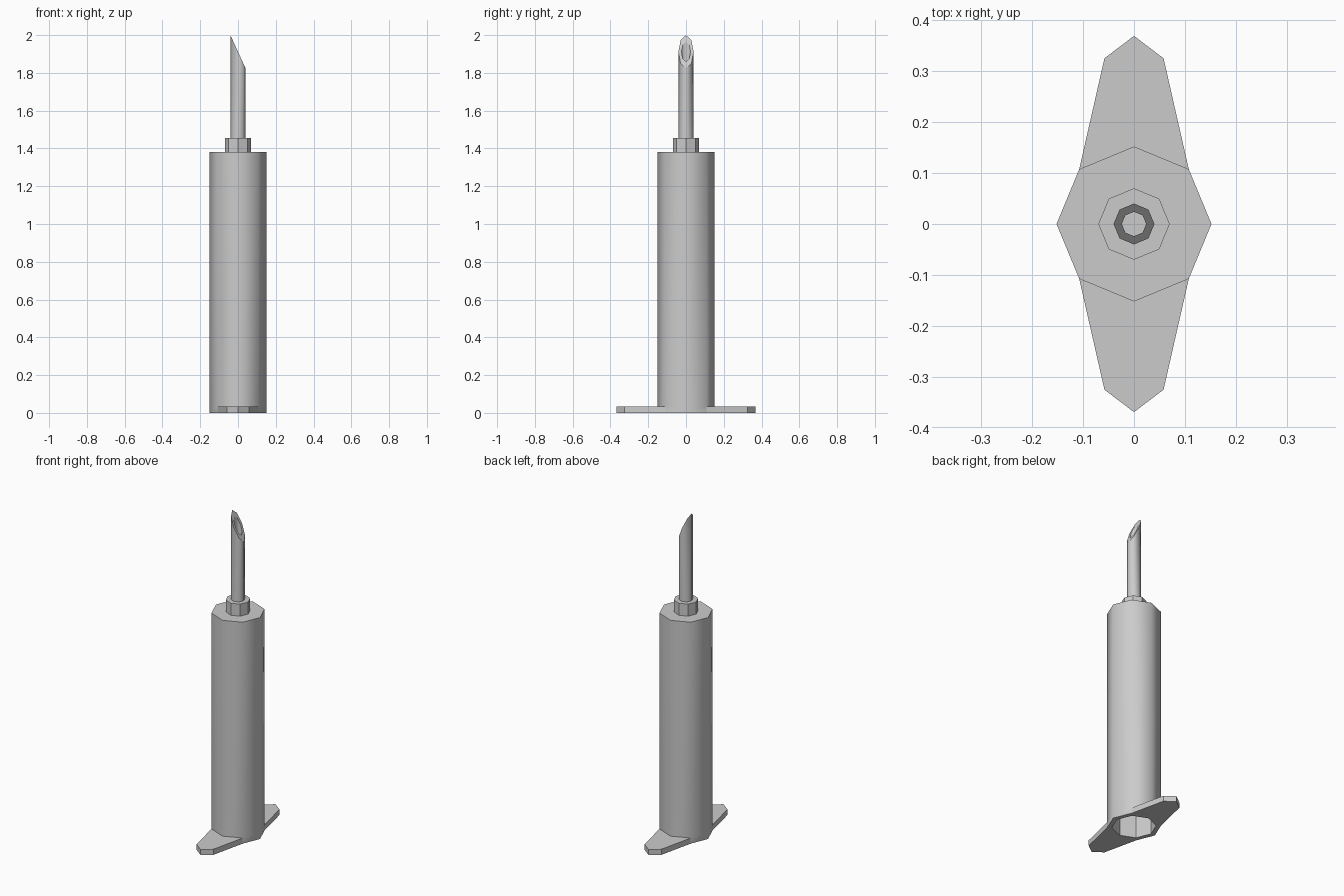
import bpy, bmesh
from math import cos, sin, pi

cube = bpy.data.objects.get("Cube")
if cube:
    bpy.data.objects.remove(cube, do_unlink=True)

SIDES = 8
grey = bpy.data.materials.new("light_grey")
grey.use_nodes = True
colour = (0.6, 0.6, 0.6, 1)
grey.diffuse_color = colour
grey.node_tree.nodes["Principled BSDF"].inputs["Base Color"].default_value = colour


def ring(bm, r, height):
    """Octagon of vertices; height is a number or a function of x."""
    verts = []
    for i in range(SIDES):
        x, y = r * cos(2 * pi * i / SIDES), r * sin(2 * pi * i / SIDES)
        verts.append(bm.verts.new((x, y, height(x) if callable(height) else height)))
    return verts


def bridge(bm, a, b, smooth=False):
    """Join two loops with quads."""
    faces = []
    for i in range(len(a)):
        j = (i + 1) % len(a)
        f = bm.faces.new((a[i], a[j], b[j], b[i]))
        f.smooth = smooth
        faces.append(f)
    return faces


def finish(bm, name):
    bmesh.ops.recalc_face_normals(bm, faces=bm.faces)
    mesh = bpy.data.meshes.new(name)
    bm.to_mesh(mesh)
    bm.free()
    mesh.materials.append(grey)
    obj = bpy.data.objects.new(name, mesh)
    bpy.context.collection.objects.link(obj)
    return obj


# Barrel: hollow from below, with two finger grips grown from its foot
RADIUS, BORE, GRIP = 0.152, 0.124, 0.035
bm = bmesh.new()
foot = ring(bm, RADIUS, 0)
grip_top = ring(bm, RADIUS, GRIP)
shoulder = ring(bm, RADIUS, 1.38)
bore_foot = ring(bm, BORE, 0)
bore_end = ring(bm, BORE, 1.34)
low = bridge(bm, foot, grip_top, True)
bridge(bm, grip_top, shoulder, True)
bridge(bm, foot, bore_foot)
bridge(bm, bore_foot, bore_end)
bm.faces.new(shoulder)
bm.faces.new(bore_end)

for start, side in ((1, 1), (5, -1)):
    bmesh.ops.delete(bm, geom=low[start:start + 2], context='FACES_ONLY')
    tip = [(side * 0.058, side * 0.325), (0, side * 0.369), (-side * 0.058, side * 0.325)]
    lower = [bm.verts.new((x, y, 0)) for x, y in tip]
    upper = [bm.verts.new((x, y, GRIP)) for x, y in tip]
    bm.faces.new(foot[start:start + 3] + lower[::-1])
    bm.faces.new(grip_top[start:start + 3] + upper[::-1])
    edge_low = [foot[start]] + lower + [foot[start + 2]]
    edge_top = [grip_top[start]] + upper + [grip_top[start + 2]]
    for i in range(4):
        bm.faces.new((edge_low[i], edge_low[i + 1], edge_top[i + 1], edge_top[i]))
finish(bm, "barrel_with_finger_grips")

# Hub: small faceted collar on the shoulder
bm = bmesh.new()
hub_low, hub_top = ring(bm, 0.07, 1.38), ring(bm, 0.07, 1.455)
bridge(bm, hub_low, hub_top)
bm.faces.new(hub_low)
bm.faces.new(hub_top)
finish(bm, "needle_hub")


# Needle: hollow tube cut at a slant
def slant(x):
    return 1.912 - 2.2 * x


bm = bmesh.new()
base, cut = ring(bm, 0.04, 1.44), ring(bm, 0.04, slant)
inner_cut, inner_base = ring(bm, 0.024, slant), ring(bm, 0.024, 1.456)
bridge(bm, base, cut, True)
bridge(bm, cut, inner_cut)
bridge(bm, inner_cut, inner_base, True)
bm.faces.new(base)
bm.faces.new(inner_base)
finish(bm, "needle")
